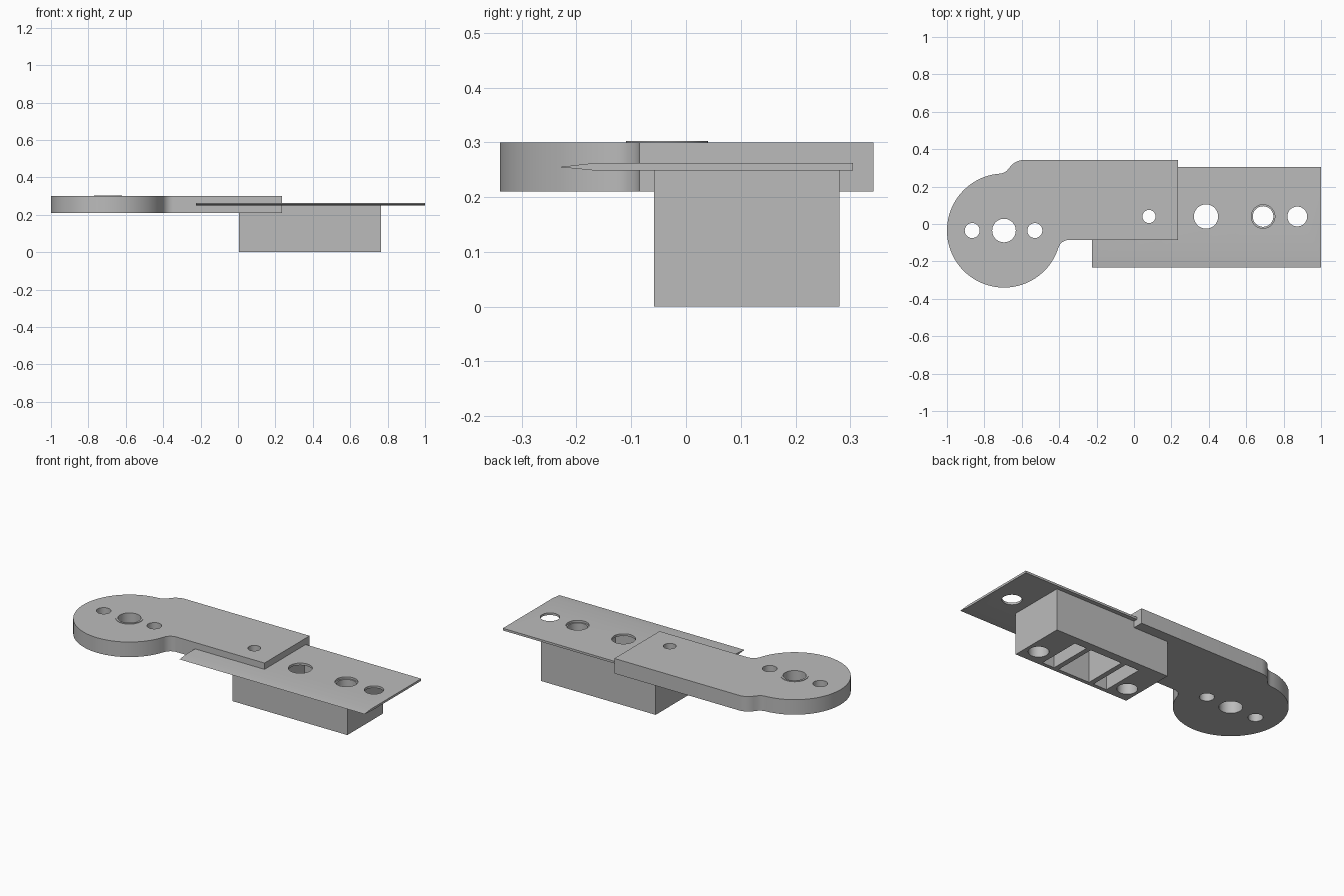
import bpy, bmesh
from math import cos, sin, radians
from mathutils import Matrix, Vector

old = bpy.data.objects.get("Cube")
if old:
    bpy.data.objects.remove(old, do_unlink=True)

metal = bpy.data.materials.new("plain_grey")
metal.use_nodes = True
GREY = (0.5, 0.5, 0.5, 1)
metal.diffuse_color = GREY
metal.node_tree.nodes["Principled BSDF"].inputs["Base Color"].default_value = GREY


def make(name, bm):
    bmesh.ops.recalc_face_normals(bm, faces=bm.faces)
    mesh = bpy.data.meshes.new(name)
    bm.to_mesh(mesh)
    bm.free()
    mesh.materials.append(metal)
    ob = bpy.data.objects.new(name, mesh)
    bpy.context.collection.objects.link(ob)
    return ob


def extrude(bm, points, direction):
    face = bm.faces.new([bm.verts.new(p) for p in points])
    new = bmesh.ops.extrude_face_region(bm, geom=[face])["geom"]
    bmesh.ops.translate(bm, vec=direction,
                        verts=[v for v in new if isinstance(v, bmesh.types.BMVert)])


def box(bm, x0, x1, y0, y1, z0, z1):
    extrude(bm, [(x0, y0, z0), (x1, y0, z0), (x1, y1, z0), (x0, y1, z0)], (0, 0, z1 - z0))


def cylinder(bm, x, y, r, z0, z1):
    bmesh.ops.create_cone(bm, cap_ends=True, segments=48, radius1=r, radius2=r, depth=z1 - z0,
                          matrix=Matrix.Translation((x, y, (z0 + z1) / 2)))


def arc(x, y, r, a0, a1, n):
    angles = [radians(a0 + (a1 - a0) * i / n) for i in range(n + 1)]
    return [(x + r * cos(a), y + r * sin(a)) for a in angles]


def cut(ob, holes=(), boxes=()):
    """Subtract vertical holes (x, y, radius) and boxes, then shade."""
    bm = bmesh.new()
    for x, y, r in holes:
        cylinder(bm, x, y, r, -0.1, 0.5)
    for b in boxes:
        box(bm, *b)
    cutter = make("cutter", bm)
    cutter.hide_render = True
    mod = ob.modifiers.new("cut", "BOOLEAN")
    mod.operation, mod.solver, mod.object = "DIFFERENCE", "EXACT", cutter
    bpy.ops.object.select_all(action="DESELECT")
    ob.select_set(True)
    bpy.context.view_layer.objects.active = ob
    bpy.ops.object.modifier_apply(modifier=mod.name)
    bpy.data.objects.remove(cutter, do_unlink=True)
    bpy.ops.object.shade_smooth_by_angle(angle=radians(30))


HUB = (-0.695, -0.035)      # centre of the round end
ROW = 0.04                  # line of the holes along the plate

# Arm: round end blending into a straight bar, rebated underneath for the plate
fx, fy = HUB[0] + 0.365 * cos(radians(94)), HUB[1] + 0.365 * sin(radians(94))
outline = (arc(*HUB, 0.305, 94, 342.5, 64)
           + arc(-0.347, -0.145, 0.06, 162.5, 90, 10)
           + [(0.235, -0.085), (0.235, 0.342)]
           + arc(-0.59, 0.252, 0.09, 90, 149.5, 8)
           + arc(fx, fy, 0.06, -30.5, -86, 8)[1:-1])
bm = bmesh.new()
extrude(bm, [(x, y, 0.21) for x, y in outline], (0, 0, 0.09))
arm = make("arm", bm)
cut(arm,
    holes=[(*HUB, 0.063), (-0.865, HUB[1], 0.04), (-0.53, HUB[1], 0.04), (0.08, ROW, 0.035)],
    boxes=[(-0.225, 0.4, -0.3, 0.305, 0.1, 0.262)])

# Bushing: thin sleeve standing just proud of the arm
bm = bmesh.new()
cylinder(bm, *HUB, 0.075, 0.211, 0.303)
cut(make("bushing", bm), holes=[(*HUB, 0.063)])

# Plate: thin strip with its front edge ground to a point
section = [(-0.232, 0.255), (-0.17, 0.249), (0.305, 0.249), (0.305, 0.262), (-0.17, 0.262)]
bm = bmesh.new()
extrude(bm, [(-0.225, y, z) for y, z in section], (1.225, 0, 0))
cut(make("plate", bm),
    holes=[(0.08, ROW, 0.035), (0.385, ROW, 0.065), (0.69, ROW, 0.063), (0.873, ROW, 0.053)])

# Block: body below the plate with end holes and three deep pockets
bm = bmesh.new()
box(bm, 0.005, 0.765, -0.058, 0.28, 0, 0.25)
pockets = [(x0, x1, -0.035, 0.23, -0.1, 0.4)
           for x0, x1 in ((0.16, 0.25), (0.28, 0.49), (0.52, 0.6))]
cut(make("block", bm), holes=[(0.08, ROW, 0.055), (0.69, ROW, 0.055)], boxes=pockets)
